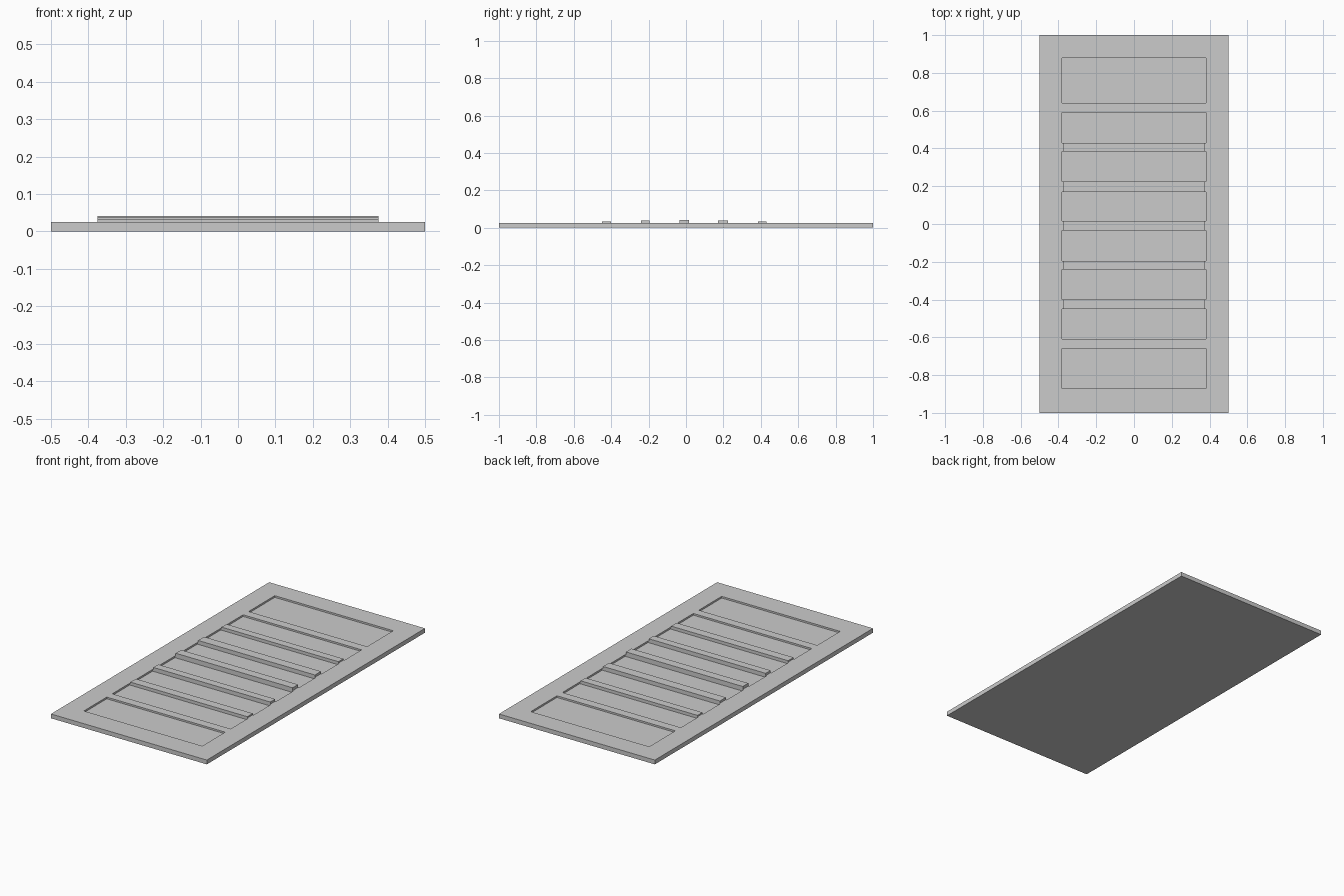
import bpy, bmesh
from mathutils import Vector, Matrix

cube = bpy.data.objects.get("Cube")
if cube:
    bpy.data.objects.remove(cube, do_unlink=True)

grey = bpy.data.materials.new("plain_grey")
grey.use_nodes = True
colour = (0.6, 0.6, 0.6, 1)
grey.diffuse_color = colour
grey.node_tree.nodes["Principled BSDF"].inputs["Base Color"].default_value = colour

THICK = 0.025
DEPTH = 0.01
POCKET_X = 0.38
POCKETS = [(-0.87, -0.66), (-0.61, -0.45), (-0.4, -0.24), (-0.195, -0.035),
           (0.015, 0.17), (0.225, 0.385), (0.43, 0.59), (0.64, 0.88)]
RIB_HEIGHTS = [0.008, 0.013, 0.017, 0.013, 0.008]


def box(bm, low, high):
    low, high = Vector(low), Vector(high)
    place = Matrix.Translation((low + high) / 2) @ Matrix.Diagonal((*(high - low), 1))
    bmesh.ops.create_cube(bm, size=1, matrix=place)


def finish(name, bm):
    mesh = bpy.data.meshes.new(name)
    bm.to_mesh(mesh)
    bm.free()
    mesh.materials.append(grey)
    obj = bpy.data.objects.new(name, mesh)
    bpy.context.collection.objects.link(obj)
    return obj


# Base panel, sliced along the pocket borders
bm = bmesh.new()
box(bm, (-0.5, -1, 0), (0.5, 1, THICK))
cuts = [((x, 0, 0), (1, 0, 0)) for x in (-POCKET_X, POCKET_X)]
cuts += [((0, y, 0), (0, 1, 0)) for pair in POCKETS for y in pair]
for point, normal in cuts:
    bmesh.ops.bisect_plane(bm, geom=bm.verts[:] + bm.edges[:] + bm.faces[:],
                           plane_co=point, plane_no=normal)

# Sunken pockets in the top
pocket_faces = []
for face in bm.faces:
    mid = face.calc_center_median()
    if face.normal.z > 0.9 and abs(mid.x) < POCKET_X:
        if any(a < mid.y < b for a, b in POCKETS):
            pocket_faces.append(face)
bmesh.ops.inset_individual(bm, faces=pocket_faces, thickness=0, depth=-DEPTH)
bmesh.ops.recalc_face_normals(bm, faces=bm.faces[:])
finish("base_panel", bm)

# Raised ribs between the middle pockets, tallest at the centre
for i, height in enumerate(RIB_HEIGHTS):
    bm = bmesh.new()
    start, end = POCKETS[i + 1][1], POCKETS[i + 2][0]
    box(bm, (-0.375, start, THICK - 0.005), (0.375, end, THICK + height))
    finish(f"rib_{i + 1}", bm)
